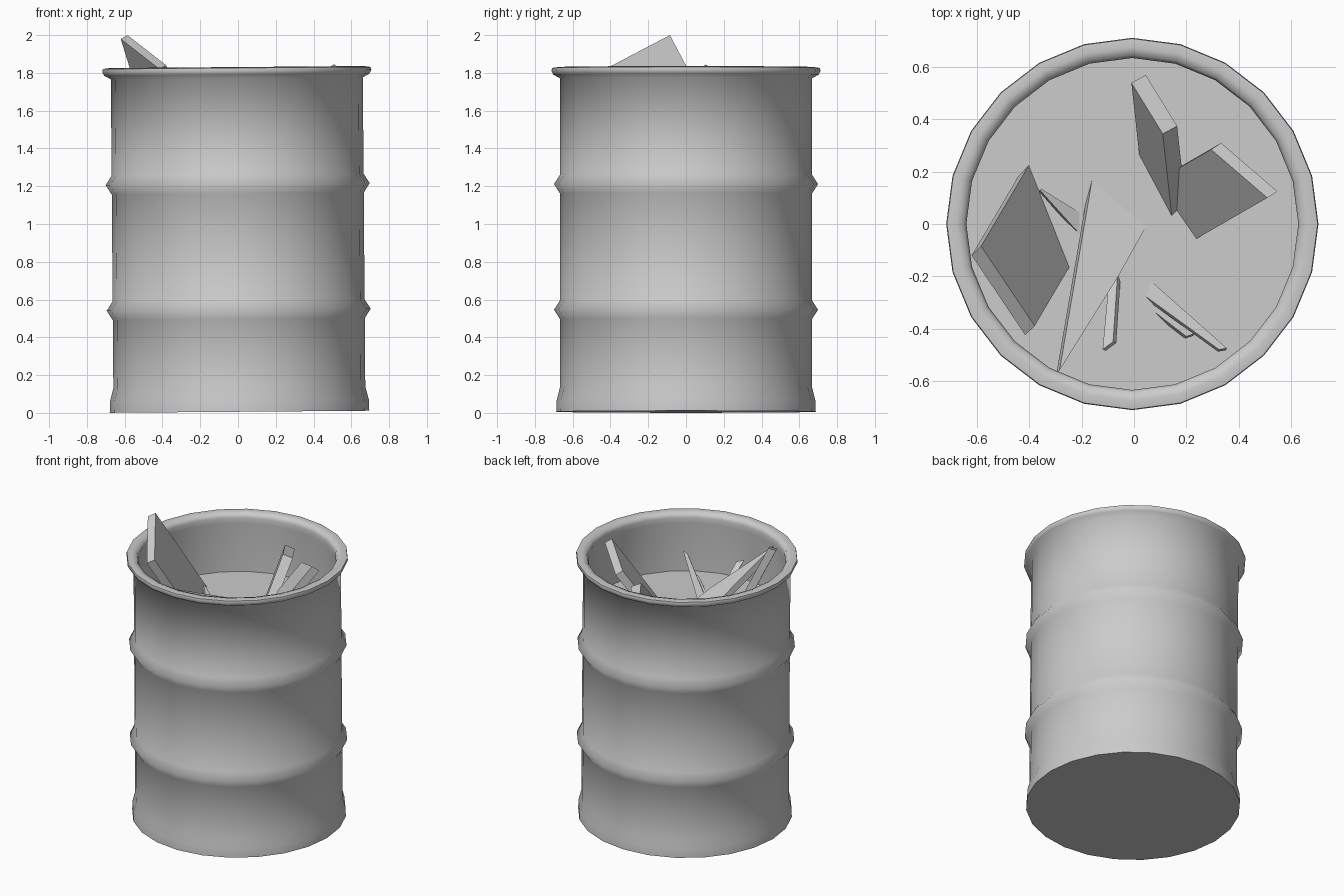
import bpy, bmesh, math
from mathutils import Vector, Matrix

if "Cube" in bpy.data.objects:
    bpy.data.objects.remove(bpy.data.objects["Cube"])

SIDES = 24
FLOOR = 1.41


def add_object(name, bm):
    bmesh.ops.recalc_face_normals(bm, faces=bm.faces[:])
    mesh = bpy.data.meshes.new(name)
    bm.to_mesh(mesh)
    bm.free()
    obj = bpy.data.objects.new(name, mesh)
    bpy.context.collection.objects.link(obj)
    return obj


def lathe(name, profile):
    """Revolve (radius, z) pairs around z and cap both ends."""
    bm = bmesh.new()
    rings = []
    for r, z in profile:
        rings.append([bm.verts.new((r * math.cos(2 * math.pi * i / SIDES),
                                    r * math.sin(2 * math.pi * i / SIDES), z))
                      for i in range(SIDES)])
    for a, b in zip(rings, rings[1:]):
        for i in range(SIDES):
            j = (i + 1) % SIDES
            bm.faces.new((a[i], a[j], b[j], b[i]))
    bm.faces.new(rings[0])
    bm.faces.new(rings[-1])
    return add_object(name, bm)


def slab(name, face, thick):
    """Flat piece: a four-point face pushed along a thickness vector."""
    bm = bmesh.new()
    top = [bm.verts.new(p) for p in face]
    low = [bm.verts.new(Vector(p) + Vector(thick)) for p in face]
    bm.faces.new(top)
    bm.faces.new(low)
    for i in range(4):
        j = (i + 1) % 4
        bm.faces.new((top[i], top[j], low[j], low[i]))
    return add_object(name, bm)


def plank(name, a, b, along, thick):
    """Plank with end edge a-b, running along a direction to just below the rubbish level."""
    ends = []
    for p in (a, b):
        p, d = Vector(p), Vector(along)
        ends.append(p + d * ((p.z - FLOOR + 0.03) / -d.z))
    return slab(name, [a, b, ends[1], ends[0]], thick)


# Barrel: foot, two ribs, rolled rim, inner wall and inner floor
profile = [(0.687, 0), (0.685, 0.06), (0.667, 0.13)]
for z in (0.54, 1.205):
    profile += [(0.667, z - 0.05), (0.699, z), (0.667, z + 0.05)]
profile += [(0.667, 1.765), (0.703, 1.785), (0.712, 1.805), (0.709, 1.82),
            (0.675, 1.825), (0.645, 1.815), (0.635, 1.79),
            (0.64, 1.75), (0.64, FLOOR)]
barrel = lathe("barrel", profile)
# The barrel leans very slightly
barrel.data.transform(Matrix.Translation((0.008, 0, 0.006)) @ Matrix.Rotation(-0.008, 4, 'Y'))
bpy.context.view_layer.objects.active = barrel
barrel.select_set(True)
bpy.ops.object.shade_smooth_by_angle(angle=math.radians(66))

# Broken planks standing in the barrel
plank("left_plank", (-0.585, -0.085, 2.0), (-0.38, -0.39, 1.84),
      (0.18, 0.305, -0.58), (-0.036, -0.035, -0.02))
plank("back_plank", (-0.01, 0.54, 1.69), (0.11, 0.345, 1.73),
      (0.035, -0.32, -0.32), (0.055, 0.03, -0.025))
plank("right_plank", (0.295, 0.285, 1.745), (0.51, 0.10, 1.845),
      (-0.26, -0.15, -0.41), (0.038, 0.025, -0.03))
slab("front_plank", [(-0.285, -0.56, 1.75), (-0.06, -0.20, 1.54),
                     (0.06, 0.015, 1.40), (-0.155, 0.20, 1.40)], (-0.012, -0.014, -0.037))

# Thin splinters
slab("long_splinter", [(0.355, -0.475, 1.58), (0.325, -0.48, 1.57),
                       (-0.02, -0.23, 1.38), (0.0, -0.16, 1.38)], (-0.004, -0.008, -0.02))
slab("short_splinter", [(0.23, -0.42, 1.47), (0.20, -0.43, 1.46),
                        (-0.02, -0.26, 1.38), (-0.01, -0.22, 1.38)], (-0.004, -0.008, -0.02))
slab("front_splinter", [(-0.12, -0.48, 1.64), (-0.08, -0.45, 1.63),
                        (-0.06, -0.15, 1.38), (-0.09, -0.15, 1.38)], (0.012, -0.005, -0.02))
slab("left_splinter", [(-0.36, 0.13, 1.47), (-0.355, 0.135, 1.47),
                       (-0.17, 0.02, 1.40), (-0.17, -0.08, 1.40)], (-0.004, -0.006, -0.02))
